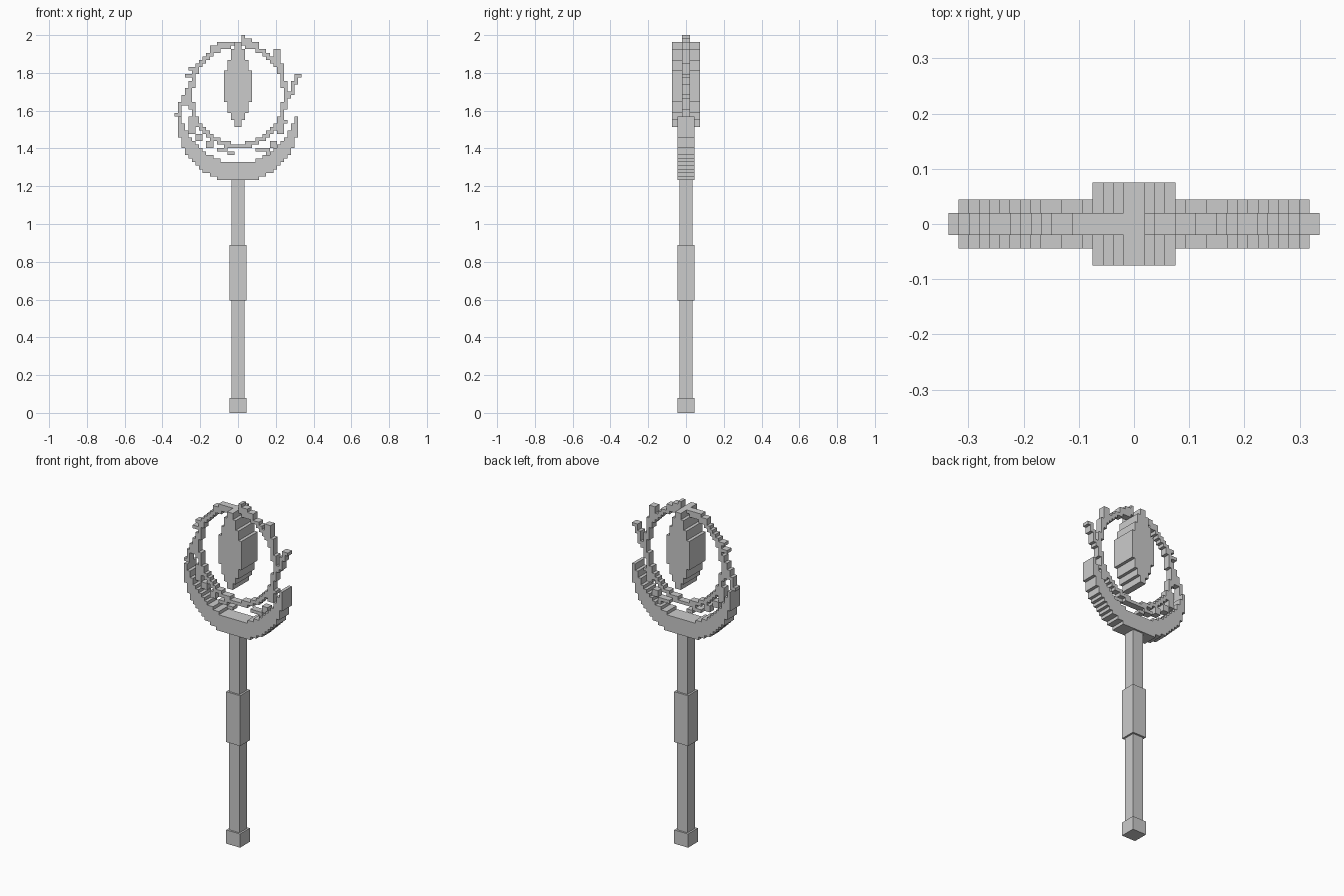
import bpy
import bmesh

if "Cube" in bpy.data.objects:
    bpy.data.objects.remove(bpy.data.objects["Cube"], do_unlink=True)

U = 2 / 107  # edge of one block

grey = bpy.data.materials.new("stone_grey")
grey.use_nodes = True
colour = (0.6, 0.6, 0.6, 1)
grey.diffuse_color = colour
grey.node_tree.nodes["Principled BSDF"].inputs["Base Color"].default_value = colour


def finish(name, bm):
    mesh = bpy.data.meshes.new(name)
    bmesh.ops.remove_doubles(bm, verts=bm.verts, dist=1e-5)
    bm.to_mesh(mesh)
    bm.free()
    mesh.materials.append(grey)
    obj = bpy.data.objects.new(name, mesh)
    bpy.context.collection.objects.link(obj)


def block(name, half, bottom, top):
    """Square upright post."""
    bm = bmesh.new()
    bmesh.ops.create_cube(bm, size=1)
    for v in bm.verts:
        v.co.x *= 2 * half
        v.co.y *= 2 * half
        v.co.z = top if v.co.z > 0 else bottom
    finish(name, bm)


def blocky(name, cells, depth):
    """Extrude a set of grid cells to a slab, keeping only outer faces."""
    bm = bmesh.new()

    def quad(points):
        bm.faces.new([bm.verts.new((x * U, y, z * U)) for x, y, z in points])

    d = depth
    for x, z in cells:
        a, b = x + 1, z + 1
        quad([(x, -d, z), (a, -d, z), (a, -d, b), (x, -d, b)])
        quad([(x, d, z), (x, d, b), (a, d, b), (a, d, z)])
        if (x - 1, z) not in cells:
            quad([(x, -d, z), (x, -d, b), (x, d, b), (x, d, z)])
        if (a, z) not in cells:
            quad([(a, -d, z), (a, d, z), (a, d, b), (a, -d, b)])
        if (x, z - 1) not in cells:
            quad([(x, -d, z), (x, d, z), (a, d, z), (a, -d, z)])
        if (x, b) not in cells:
            quad([(x, -d, b), (a, -d, b), (a, d, b), (x, d, b)])
    finish(name, bm)


def inside(x, z, centre, rx, rz, power=2):
    dx, dz = abs(x + 0.5) / rx, abs(z + 0.5 - centre) / rz
    return dx ** power + dz ** power <= 1


def rect(x0, z0, x1, z1):
    return {(x, z) for x in range(x0, x1) for z in range(z0, z1)}


# Shaft, grip and foot
block("shaft", 0.034, 0.02, 1.25)
block("grip", 0.045, 0.595, 0.89)
block("foot", 0.045, 0, 0.08)

# Crescent cradle
grid = rect(-20, 60, 20, 107)
crescent = {(x, z) for x, z in grid if z < 84
            and inside(x, z, 84, 17.2, 18.3, 2.2)
            and not inside(x, z, 84, 15.8, 13.4, 1.75)}
blocky("crescent", crescent, 0.0445)

# Ring with ragged wisps
ring = {(x, z) for x, z in grid
        if inside(x, z, 90, 14.1, 15.1) and not inside(x, z, 90, 12.7, 13.6)}
wisps = [
    # left side
    (-18, 84, -17, 85), (-17, 84, -16, 88), (-16, 87, -14, 90), (-15, 89, -13, 92),
    (-14, 79, -12, 84), (-12, 77, -10, 79),
    # lower edge
    (-9, 75, -7, 77), (-6, 74, -3, 75), (-3, 73, -1, 74),
    (5, 74, 9, 75), (8, 73, 9, 75), (9, 75, 11, 77), (11, 79, 13, 82), (12, 82, 14, 83),
    # upper edge
    (-14, 97, -12, 98), (-15, 95, -13, 96), (-8, 102, -6, 104), (-6, 103, -3, 105),
    (1, 106, 2, 107), (1, 105, 4, 106), (3, 104, 6, 105),
    # right side
    (10, 99, 12, 103), (12, 96, 13, 99),
    (17, 95, 18, 96), (16, 93, 17, 96), (15, 90, 16, 94), (13, 89, 15, 91),
]
for w in wisps:
    ring |= rect(*w)
blocky("ring", ring, 0.02)

# Hanging crystal, stepped outline: half width, bottom row, top row
crystal = set()
for half, low, high in [(1, 81, 83), (2, 83, 85), (3, 85, 88), (4, 88, 97),
                        (3, 97, 100), (2, 100, 103), (1, 103, 105)]:
    crystal |= rect(-half, low, half, high)
blocky("crystal", crystal, 4 * U)
